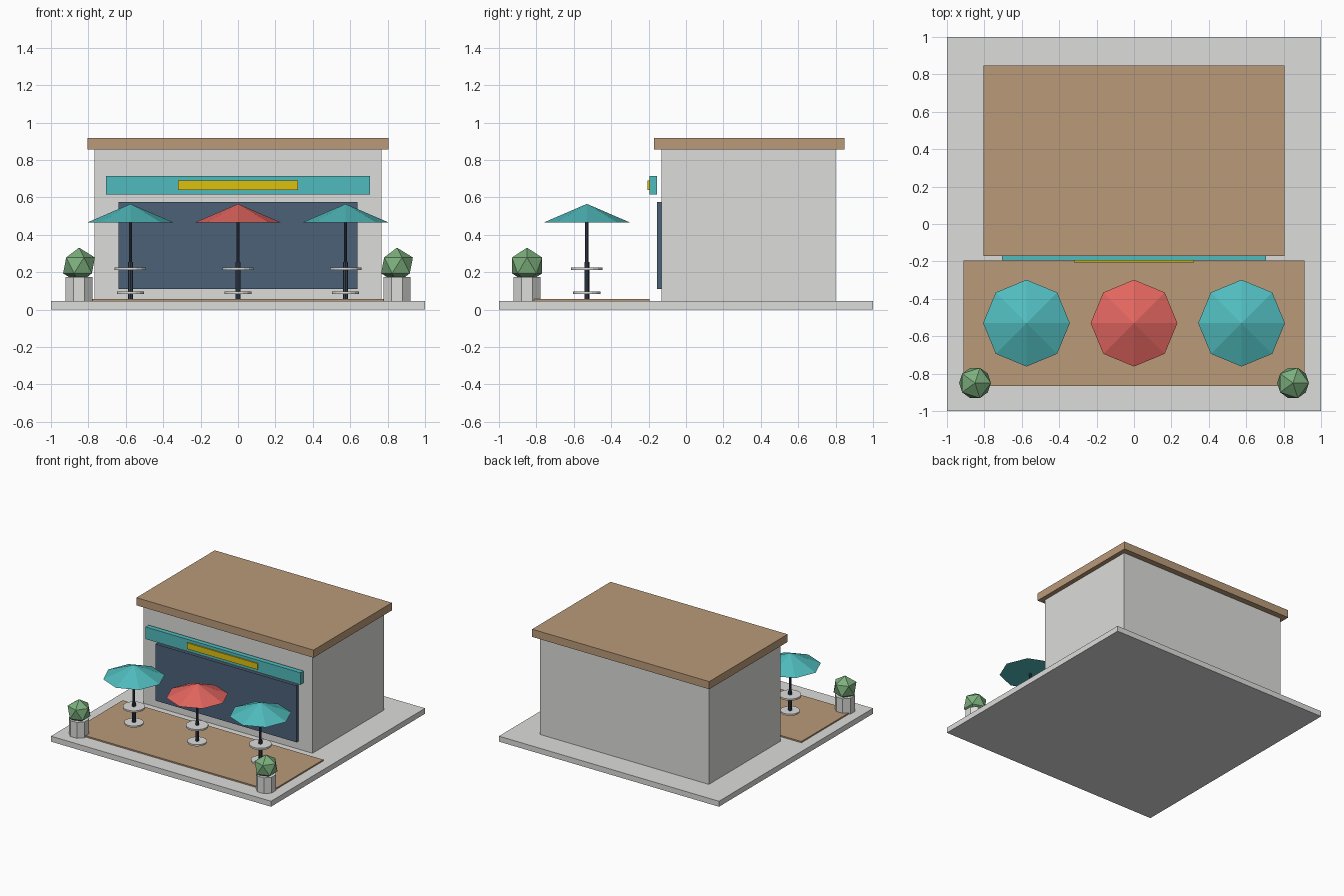
import bpy
from math import pi

cube = bpy.data.objects.get("Cube")
if cube:
    bpy.data.objects.remove(cube, do_unlink=True)


def material(name, rgb):
    """Flat colour from 0-255 display values, stored as linear."""
    lin = [((c / 255 + 0.055) / 1.055) ** 2.4 for c in rgb]
    m = bpy.data.materials.new(name)
    m.use_nodes = True
    m.diffuse_color = (*lin, 1)
    m.node_tree.nodes["Principled BSDF"].inputs["Base Color"].default_value = (*lin, 1)
    return m


concrete = material("pale concrete", (220, 220, 218))
timber = material("tan timber", (186, 154, 121))
teal = material("teal", (80, 187, 189))
red = material("coral red", (226, 101, 95))
yellow = material("yellow", (222, 193, 15))
glass = material("navy glass", (77, 97, 121))
metal = material("dark metal", (52, 63, 77))
leaf = material("leaf green", (125, 176, 126))


def finish(name, mat):
    obj = bpy.context.object
    obj.name = name
    obj.data.materials.append(mat)
    return obj


def box(name, mat, half_width, y0, y1, z0, z1):
    bpy.ops.mesh.primitive_cube_add(size=1, location=(0, (y0 + y1) / 2, (z0 + z1) / 2))
    bpy.context.object.scale = (2 * half_width, y1 - y0, z1 - z0)
    bpy.ops.object.transform_apply(location=False, rotation=False)
    return finish(name, mat)


def post(name, mat, x, y, z0, z1, radius, sides, top=None, turn=0):
    """Upright prism, or a cone when top is given."""
    bpy.ops.mesh.primitive_cone_add(
        vertices=sides, radius1=radius, radius2=radius if top is None else top,
        depth=z1 - z0, location=(x, y, (z0 + z1) / 2), rotation=(0, 0, turn))
    return finish(name, mat)


# Ground and building
box("paving_slab", concrete, 1, -1, 1, 0, 0.045)
box("patio_deck", timber, 0.912, -0.865, -0.195, 0.045, 0.056)
box("building_walls", concrete, 0.768, -0.13, 0.80, 0.045, 0.855)
box("roof_slab", timber, 0.805, -0.17, 0.848, 0.855, 0.918)
box("front_window", glass, 0.64, -0.155, -0.13, 0.11, 0.575)
box("sign_board", teal, 0.705, -0.195, -0.155, 0.615, 0.714)
box("sign_panel", yellow, 0.32, -0.205, -0.195, 0.64, 0.69)

# Tables with parasols
for side, x, cloth in (("right", -0.575, teal), ("middle", 0, red), ("left", 0.575, teal)):
    y = -0.53
    post(f"{side}_table_leg", metal, x, y, 0.056, 0.255, 0.014, 8)
    post(f"{side}_table_foot", concrete, x, y, 0.083, 0.096, 0.073, 16)
    post(f"{side}_table_top", concrete, x, y, 0.212, 0.226, 0.084, 16)
    post(f"{side}_parasol_pole", metal, x, y, 0.226, 0.54, 0.009, 8)
    post(f"{side}_parasol", cloth, x, y, 0.465, 0.565, 0.232, 8, top=0)

# Planters with clipped bushes
for side, x in (("right", -0.85), ("left", 0.85)):
    post(f"{side}_planter", concrete, x, -0.85, 0.045, 0.175, 0.077, 8, turn=pi / 8)
    bpy.ops.mesh.primitive_ico_sphere_add(subdivisions=1, radius=0.095, location=(x, -0.85, 0.236))
    finish(f"{side}_bush", leaf)
